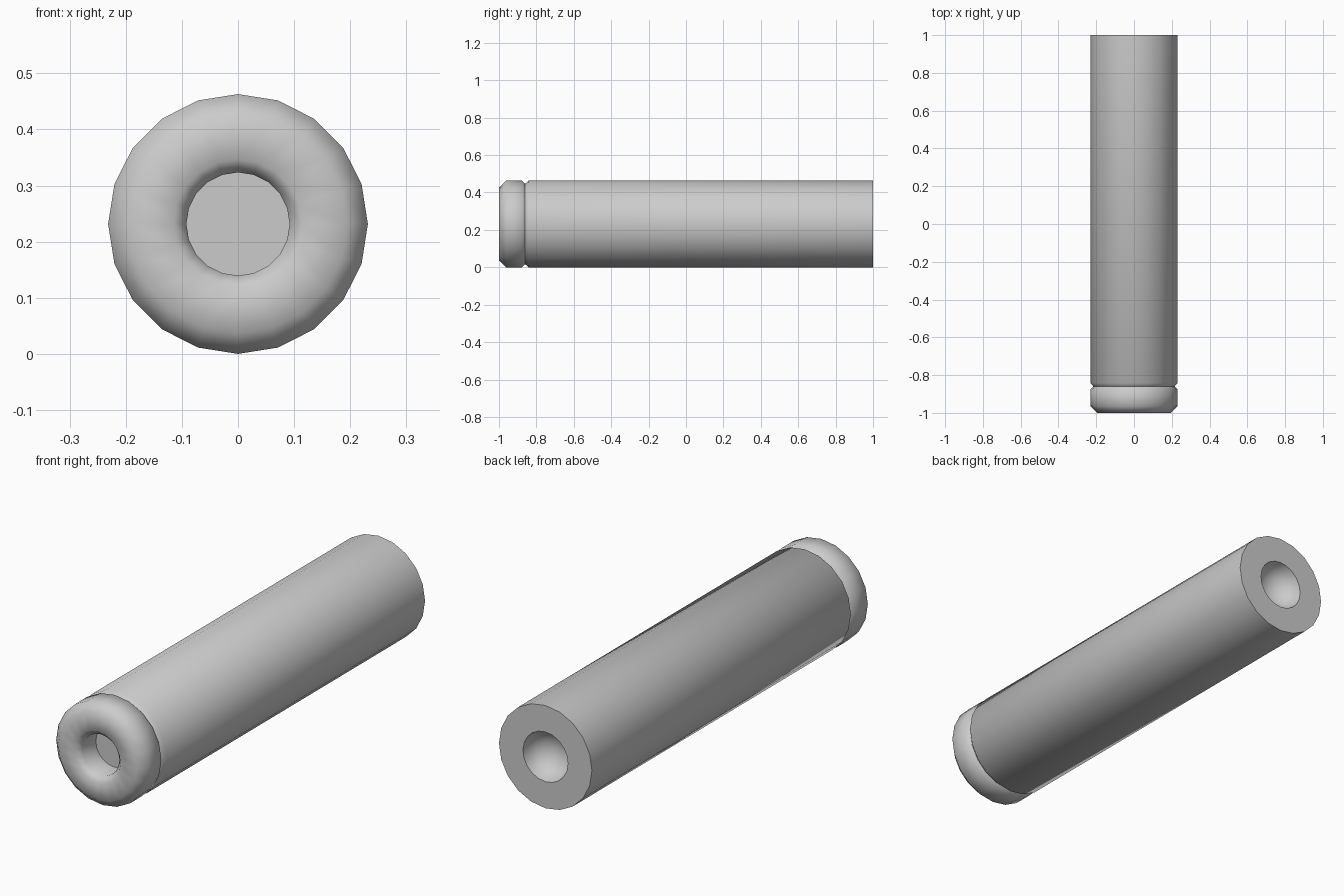
import bpy, bmesh
from math import sin, cos, pi, radians

if "Cube" in bpy.data.objects:
    bpy.data.objects.remove(bpy.data.objects["Cube"])

R = 0.2315
SIDES = 20


def lathe(name, profile):
    """Revolve (radius, y) points around the long axis; radius 0 makes a pole."""
    bm = bmesh.new()
    rings = []
    for r, y in profile:
        if r == 0:
            rings.append([bm.verts.new((0, y, R))] * SIDES)
        else:
            rings.append([bm.verts.new((r * sin(2 * pi * i / SIDES), y,
                                        R + r * cos(2 * pi * i / SIDES)))
                          for i in range(SIDES)])
    for a, b in zip(rings, rings[1:]):
        for i in range(SIDES):
            j = (i + 1) % SIDES
            quad = list(dict.fromkeys((a[i], a[j], b[j], b[i])))
            bm.faces.new(quad)
    bmesh.ops.recalc_face_normals(bm, faces=bm.faces)
    mesh = bpy.data.meshes.new(name)
    bm.to_mesh(mesh)
    bm.free()
    ob = bpy.data.objects.new(name, mesh)
    bpy.context.collection.objects.link(ob)
    bpy.ops.object.select_all(action='DESELECT')
    ob.select_set(True)
    bpy.context.view_layer.objects.active = ob
    bpy.ops.object.shade_smooth_by_angle(angle=radians(60))
    return ob


# One turned tube: recessed front, rounded lip, groove, long barrel, rear dimple
dimple = [(0.112 * cos(t * pi / 10), 1 - 0.10 * sin(t * pi / 10)) for t in range(5)]
lathe("turned_tube", [
    (0, -0.88), (0.092, -0.88), (0.092, -0.975), (0.115, -1.0),
    (0.195, -1.0), (R, -0.963), (R, -0.876), (0.215, -0.86), (R, -0.842),
    (R, 1.0)] + dimple + [(0, 0.90)])
